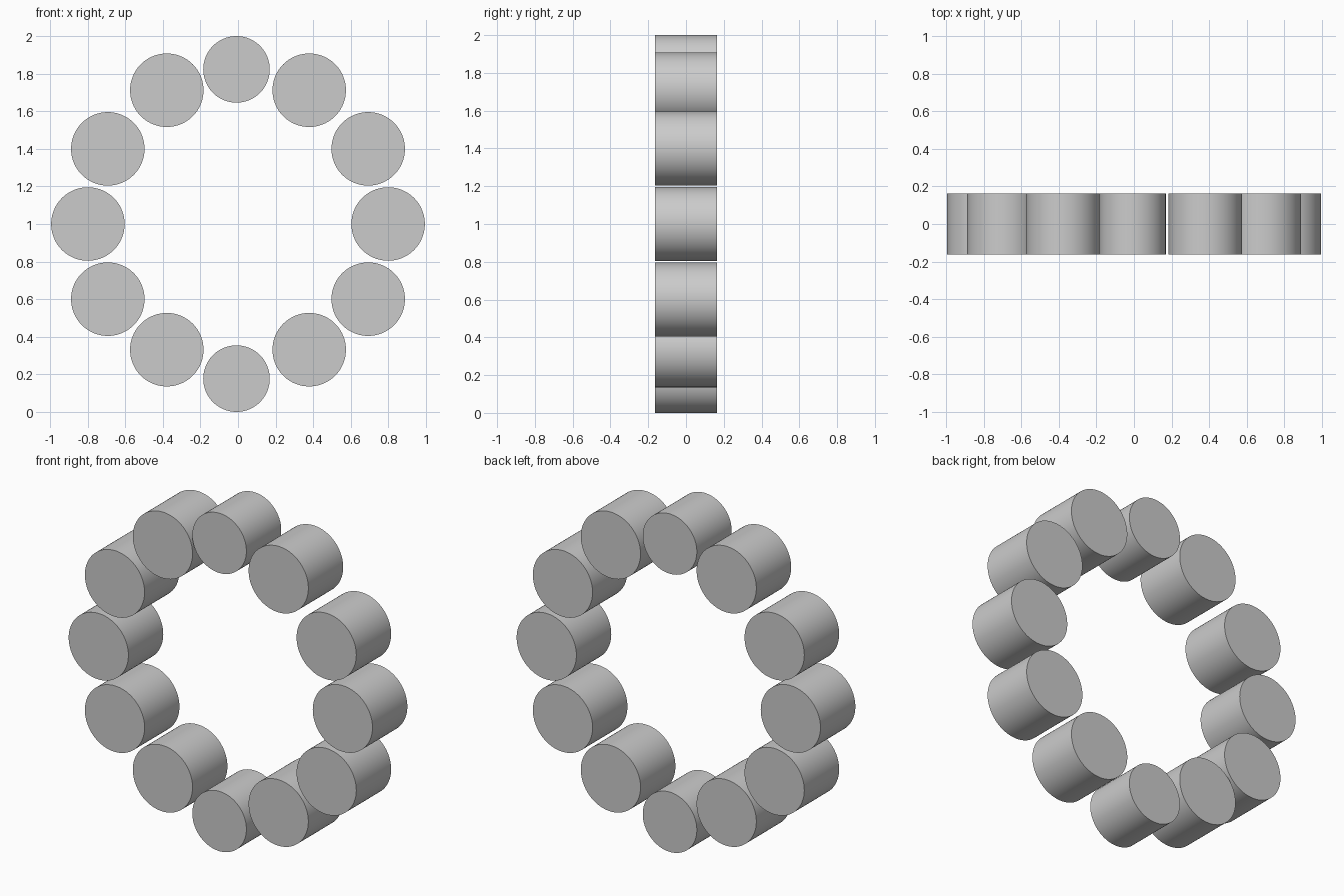
import bpy, math

if "Cube" in bpy.data.objects:
    bpy.data.objects.remove(bpy.data.objects["Cube"])

HALF_DEPTH = 0.163

def drum(name, x, z, r):
    # Capped cylinder lying along y
    bpy.ops.mesh.primitive_cylinder_add(vertices=96, radius=r, depth=2 * HALF_DEPTH,
                                        location=(x, 0, z),
                                        rotation=(math.pi / 2, 0, 0))
    ob = bpy.context.object
    ob.name = name
    bpy.ops.object.shade_smooth_by_angle(angle=math.radians(30))
    return ob

# Slightly smaller drums at top and bottom of the ring
drum("top_drum", -0.008, 1.823, 0.177)
drum("bottom_drum", -0.008, 0.177, 0.177)

# Side drums, mirrored left and right
side_spots = [("upper", 0.379, 1.712), ("upper_mid", 0.693, 1.40), ("middle", 0.799, 1.0),
              ("lower_mid", 0.693, 0.60), ("lower", 0.379, 0.331)]
for label, x, z in side_spots:
    for side, s in (("left", -1), ("right", 1)):
        drum(f"{label}_{side}_drum", s * x, z, 0.1955)
